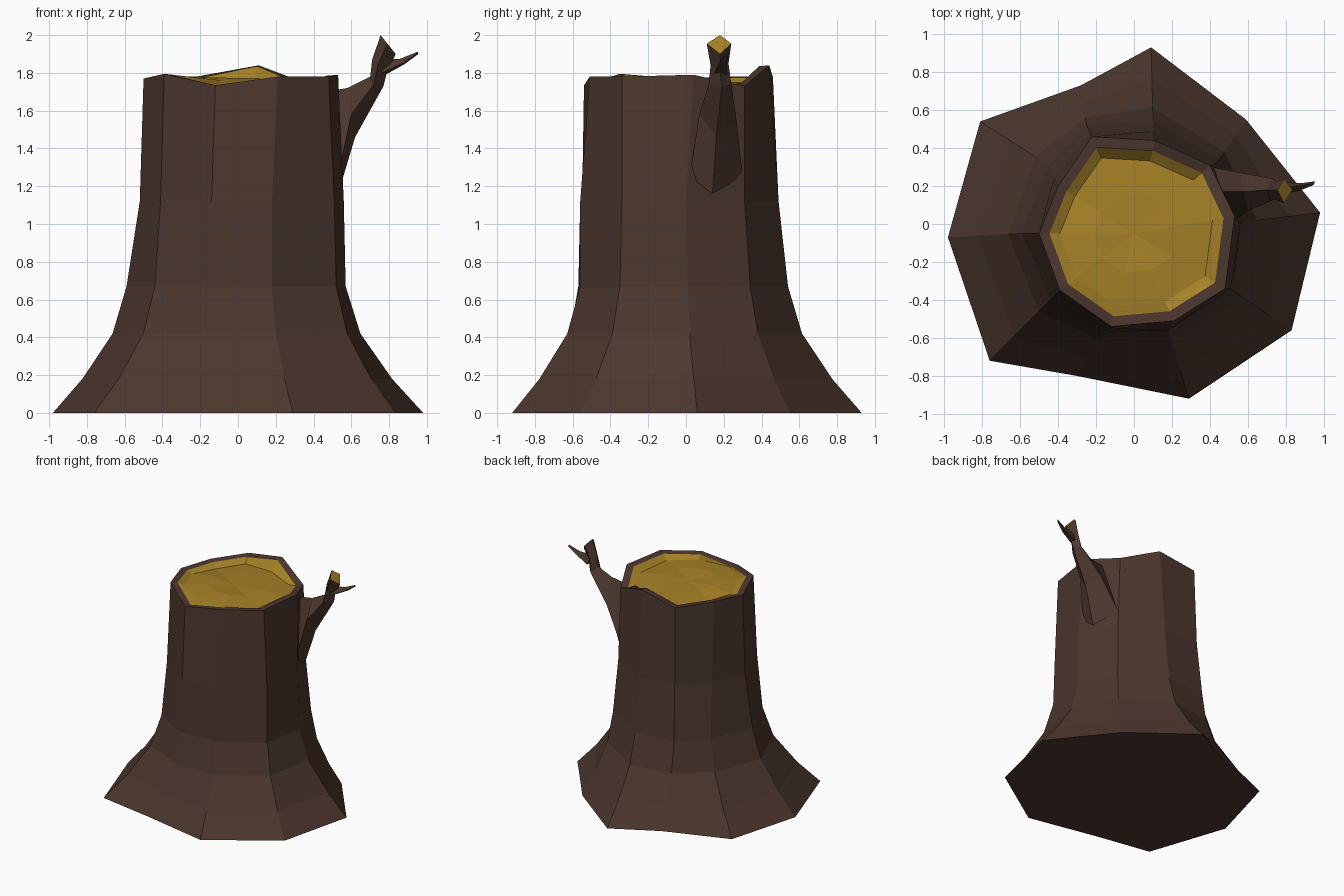
import bpy, bmesh, random
from mathutils import Vector

if "Cube" in bpy.data.objects:
    bpy.data.objects.remove(bpy.data.objects["Cube"])

random.seed(4)


def material(name, color):
    m = bpy.data.materials.new(name)
    m.diffuse_color = color
    m.use_nodes = True
    m.node_tree.nodes["Principled BSDF"].inputs["Base Color"].default_value = m.diffuse_color
    return m


bark = material("bark", (0.072, 0.038, 0.027, 1))
wood = material("cut_wood", (0.38, 0.22, 0.02, 1))


def make_object(name, bm):
    bmesh.ops.recalc_face_normals(bm, faces=bm.faces)
    mesh = bpy.data.meshes.new(name)
    bm.to_mesh(mesh)
    bm.free()
    mesh.materials.append(bark)
    mesh.materials.append(wood)
    obj = bpy.data.objects.new(name, mesh)
    bpy.context.collection.objects.link(obj)
    return obj


def bridge(bm, a, b, mat=0):
    n = len(a)
    for i in range(n):
        j = (i + 1) % n
        bm.faces.new((a[i], a[j], b[j], b[i])).material_index = mat


def loft(bm, rings):
    loops = [[bm.verts.new(p) for p in ring] for ring in rings]
    for a, b in zip(loops, loops[1:]):
        bridge(bm, a, b)
    return loops


# Trunk outlines: ground, waist, upper trunk and rim, ten spokes each
ground = [(.98, .06), (.59, .55), (.09, .93), (-.28, .73), (-.81, .54),
          (-.98, -.07), (-.76, -.72), (-.30, -.80), (.29, -.92), (.83, -.56)]
waist = [(.57, .01), (.45, .34), (.10, .54), (-.25, .52), (-.45, .31),
         (-.59, -.05), (-.44, -.40), (-.15, -.57), (.18, -.56), (.52, -.35)]
upper = [(.56, .0), (.42, .31), (.10, .49), (-.23, .48), (-.42, .25),
         (-.52, -.05), (-.41, -.37), (-.14, -.55), (.18, -.56), (.51, -.34)]
rim = [(.53, .04), (.40, .31), (.11, .44), (-.22, .46), (-.40, .20),
       (-.50, -.05), (-.39, -.35), (-.12, -.54), (.21, -.51), (.48, -.34)]
rim_z = [1.79, 1.73, 1.84, 1.78, 1.78, 1.77, 1.795, 1.735, 1.78, 1.78]


def level(outline, z):
    return [Vector((x, y, z)) for x, y in outline]


def blend(a, b, t, z):
    return [Vector((*p.lerp(q, t).xy, z)) for p, q in zip(a, b)]


g, w = level(ground, 0), level(waist, .67)
top = [Vector((x, y, z)) for (x, y), z in zip(rim, rim_z)]
center = Vector((.0, -.05, 0))


def inset(scale, z_of):
    return [Vector((*center.xy.lerp(p.xy, scale), z_of(p))) for p in top]


# Trunk with flared roots, bark rim and recessed cut face
bm = bmesh.new()
loops = loft(bm, [g, blend(g, w, .40, .18), blend(g, w, .81, .42), w,
                  level(upper, 1.12), top, inset(.89, lambda p: p.z - .005)])
bm.faces.new(loops[0])
prev = loops[-1]
for scale, z in ((.78, 1.752), (.42, 1.765)):
    ring = [bm.verts.new(p) for p in
            inset(scale, lambda p: z + random.uniform(-.015, .015))]
    bridge(bm, prev, ring, 1)
    prev = ring
mid = bm.verts.new((center.x, center.y, 1.755))
for i in range(10):
    bm.faces.new((prev[i], prev[(i + 1) % 10], mid)).material_index = 1
make_object("stump_trunk", bm)

# Broken branch: diamond sections as bottom, front, top, back points
sections = [
    [(.53, .14, 1.16), (.53, .02, 1.25), (.46, .17, 1.70), (.41, .30, 1.25)],
    [(.62, .16, 1.46), (.60, .07, 1.58), (.58, .17, 1.72), (.56, .27, 1.53)],
    [(.77, .19, 1.73), (.72, .12, 1.74), (.70, .18, 1.78), (.73, .24, 1.74)],
    [(.79, .18, 1.81), (.74, .13, 1.84), (.71, .18, 1.87), (.75, .225, 1.85)],
    [(.835, .18, 1.90), (.79, .11, 1.955), (.755, .18, 2.0), (.79, .24, 1.955)],
]
bm = bmesh.new()
loops = loft(bm, sections)
bm.faces.new(loops[0])
cap = bm.faces.new(loops[-1])
bmesh.ops.inset_region(bm, faces=[cap], thickness=.022)
cap.material_index = 1
make_object("branch", bm)

# Small side twig
bm = bmesh.new()
loops = loft(bm, [
    [(.76, .15, 1.80), (.78, .22, 1.79), (.75, .19, 1.87)],
    [(.87, .175, 1.85), (.88, .215, 1.845), (.86, .20, 1.875)],
    [(.945, .205, 1.90), (.955, .225, 1.90), (.95, .215, 1.912)]])
bm.faces.new(loops[0])
bm.faces.new(loops[-1])
make_object("twig", bm)
